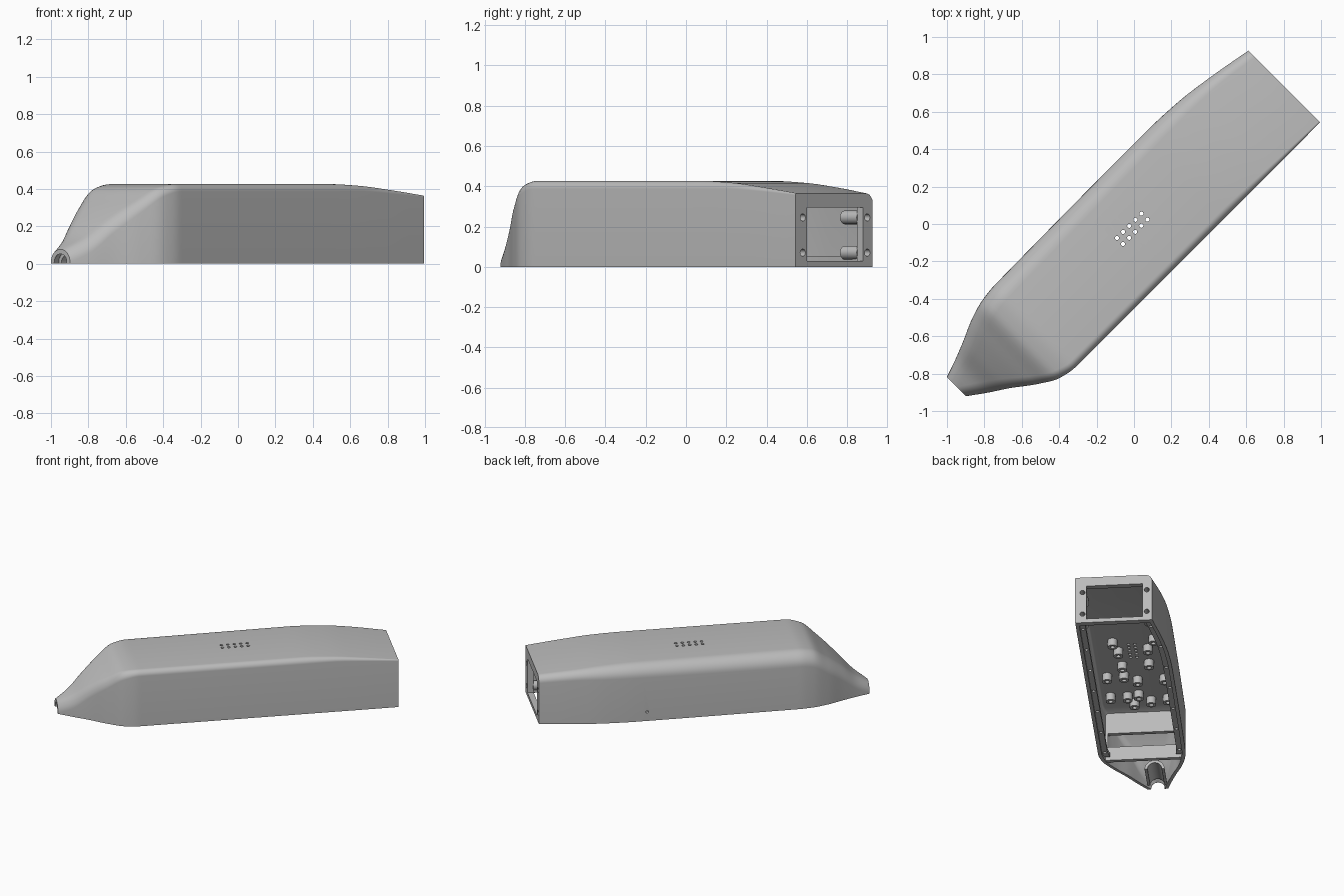
import bpy, bmesh
from math import pi, sin, cos, radians
from mathutils import Matrix, Vector

old = bpy.data.objects.get("Cube")
if old:
    bpy.data.objects.remove(old, do_unlink=True)

grey = bpy.data.materials.new("housing_grey")
grey.use_nodes = True
GREY = (0.5, 0.5, 0.5, 1)
grey.diffuse_color = GREY
grey.node_tree.nodes["Principled BSDF"].inputs["Base Color"].default_value = GREY

TIP, END = -1.286, 1.088
# Hull stations: along, right side, left side, height, right fillet, left fillet
KEYS = [
    (TIP, -.016, .129, .077, .07, .07),
    (-1.19, -.085, .162, .14, .075, .08),
    (-1.09, -.151, .202, .235, .07, .09),
    (-.97, -.24, .254, .335, .06, .1),
    (-.86, -.302, .285, .41, .05, .1),
    (-.76, -.32, .296, .426, .04, .1),
    (.4, -.32, .304, .426, .04, .09),
    (.62, -.32, .295, .417, .03, .08),
    (.84, -.32, .267, .395, .02, .06),
    (END, -.319, .223, .365, .008, .05)]


def hull(u):
    """Smooth, overshoot-free interpolation of the stations."""
    u = min(max(u, TIP), END)
    i = max(k for k in range(len(KEYS) - 1) if KEYS[k][0] <= u)

    def slope(k, c):
        a, b = KEYS[k], KEYS[k + 1]
        return (b[c] - a[c]) / (b[0] - a[0])

    def tangent(k, c):
        if k == 0 or k == len(KEYS) - 1:
            return slope(min(k, len(KEYS) - 2), c)
        p, q = slope(k - 1, c), slope(k, c)
        return 2 * p * q / (p + q) if p * q > 0 else 0

    a, b = KEYS[i], KEYS[i + 1]
    w = b[0] - a[0]
    s = (u - a[0]) / w
    return [a[c] * (1 + 2 * s) * (1 - s) ** 2 + b[c] * s * s * (3 - 2 * s)
            + w * s * (1 - s) * (tangent(i, c) * (1 - s) - tangent(i + 1, c) * s)
            for c in range(1, 6)]


def section(u, inset=0, floor=0):
    """Cross-section with two rounded top corners."""
    right, left, h, rr, rl = hull(u)
    right, left, h = right + inset, left - inset, h - inset
    rr, rl = max(rr - inset, .005), max(rl - inset, .005)
    pts = [(u, right, floor)]
    for c, r, start in ((right + rr, rr, pi), (left - rl, rl, pi / 2)):
        for k in range(9):
            a = start - k * pi / 16
            pts.append((u, c + r * cos(a), h - r + r * sin(a)))
    return pts + [(u, left, floor)]


def loft(bm, rings):
    """Skin closed rings and cap both ends."""
    loops = [[bm.verts.new(p) for p in ring] for ring in rings]
    n = len(loops[0])
    for a, b in zip(loops, loops[1:]):
        for k in range(n):
            bm.faces.new((a[k], a[(k + 1) % n], b[(k + 1) % n], b[k]))
    bm.faces.new(loops[0])
    bm.faces.new(loops[-1])


def lathe(bm, at, profile, axis="Z", sides=20):
    """Turned part: profile is (radius, distance along axis)."""
    rings = []
    for r, d in profile:
        ring = []
        for k in range(sides):
            x, y = r * cos(2 * pi * k / sides), r * sin(2 * pi * k / sides)
            offset = {"X": (d, x, y), "Y": (x, d, y), "Z": (x, y, d)}[axis]
            ring.append(Vector(at) + Vector(offset))
        rings.append(ring)
    loft(bm, rings)


def rod(bm, at, r, length, axis="Z"):
    lathe(bm, at, [(r, -length / 2), (r, length / 2)], axis)


def box(bm, lo, hi):
    rings = [[(u, lo[1], lo[2]), (u, hi[1], lo[2]), (u, hi[1], hi[2]), (u, lo[1], hi[2])]
             for u in (lo[0], hi[0])]
    loft(bm, rings)


def make(name, bm):
    bmesh.ops.recalc_face_normals(bm, faces=bm.faces)
    mesh = bpy.data.meshes.new(name)
    bm.to_mesh(mesh)
    bm.free()
    mesh.materials.append(grey)
    ob = bpy.data.objects.new(name, mesh)
    bpy.context.collection.objects.link(ob)
    return ob


def cut(ob, bm):
    """Subtract a bmesh from an object."""
    tool = make("cutter", bm)
    tool.hide_render = True
    mod = ob.modifiers.new("cut", "BOOLEAN")
    mod.operation, mod.solver, mod.object = "DIFFERENCE", "EXACT", tool
    bpy.context.view_layer.update()
    result = bpy.data.meshes.new_from_object(
        ob.evaluated_get(bpy.context.evaluated_depsgraph_get()))
    ob.modifiers.clear()
    ob.data = result
    bpy.data.objects.remove(tool, do_unlink=True)


def span(a, b, n):
    return [a + (b - a) * k / n for k in range(n + 1)]


parts = []

# Outer shell, hollowed from below
bm = bmesh.new()
loft(bm, [section(u) for u in span(TIP, -.7, 28) + span(-.6, END, 30)])
shell = make("housing_shell", bm)
bm = bmesh.new()
loft(bm, [section(u, .026, -.05) for u in span(TIP - .02, -.7, 28) + span(-.6, END - .043, 30)])
cut(shell, bm)

# End window, end screw holes, speaker grille and side pinhole
SCREWS = [(v, z) for v in (-.268, .185) for z in (.07, .245)]
bm = bmesh.new()
box(bm, (1, -.24, .03), (1.2, .156, .295))
for v, z in SCREWS:
    rod(bm, (END, v, z), .018, .12, "X")
for k in range(5):
    for v in (.011, -.034):
        rod(bm, (-.117 + .046 * k, v, .42), .011, .1)
rod(bm, (.33, .3, .07), .01, .12, "Y")
cut(shell, bm)
parts.append(shell)

# Screw bosses behind the end plate
bm = bmesh.new()
for v, z in SCREWS:
    lathe(bm, (.93, v, z), [(.034, 0), (.034, .117), (.018, .117), (.018, .05)], "X")
parts.append(make("end_screw_bosses", bm))

# Ledges with screw holes along both long walls
for side, name in ((0, "right_ledge"), (1, "left_ledge")):
    inward = 1 - 2 * side
    rings = []
    for u in span(-.84, 1.05, 30):
        wall = hull(u)[side] + inward * .02
        rings.append([(u, wall, .02), (u, wall + inward * .045, .02),
                      (u, wall + inward * .045, .05), (u, wall, .05)])
    bm = bmesh.new()
    loft(bm, rings)
    ledge = make(name, bm)
    bm = bmesh.new()
    for u in span(-.78, .96, 6):
        rod(bm, (u, hull(u)[side] + inward * .044, .03), .012, .1)
    cut(ledge, bm)
    parts.append(ledge)

# Hollow standoffs hanging from the ceiling
STANDOFFS = [(.13, -.14), (.03, .1), (0, -.11), (-.2, -.1), (-.35, -.22), (-.34, -.1),
             (-.41, -.01), (-.18, .09), (.16, .15), (-.4, .18), (-.63, -.22), (-.63, -.1),
             (-.61, -.02), (-.7, .06), (-.73, -.06), (-.68, .18)]
bm = bmesh.new()
for u, v in STANDOFFS:
    lathe(bm, (u, v, 0), [(.034, .41), (.034, .345), (.016, .345), (.016, .39)])
parts.append(make("ceiling_standoffs", bm))

# Slotted partition before the nose
bm = bmesh.new()
loft(bm, [section(u, .015, .004) for u in (-.89, -.86)])
partition = make("nose_partition", bm)
bm = bmesh.new()
box(bm, (-1, -.26, .11), (-.8, .25, .22))
cut(partition, bm)
parts.append(partition)

# Half-round cable channel in the nose
bm = bmesh.new()
arc = [pi * k / 16 for k in range(17)]
band = [(.07, a) for a in arc] + [(.05, a) for a in reversed(arc)]
loft(bm, [[(u, .057 + r * cos(a), r * sin(a)) for r, a in band] for u in (-1.23, -1)])
parts.append(make("cable_channel", bm))

# Turn the whole assembly diagonally and shade it
turn = Matrix.Rotation(radians(45), 4, "Z")
bpy.ops.object.select_all(action="DESELECT")
for ob in parts:
    ob.data.transform(turn)
    ob.select_set(True)
bpy.context.view_layer.objects.active = shell
bpy.ops.object.shade_smooth_by_angle(angle=radians(30))
